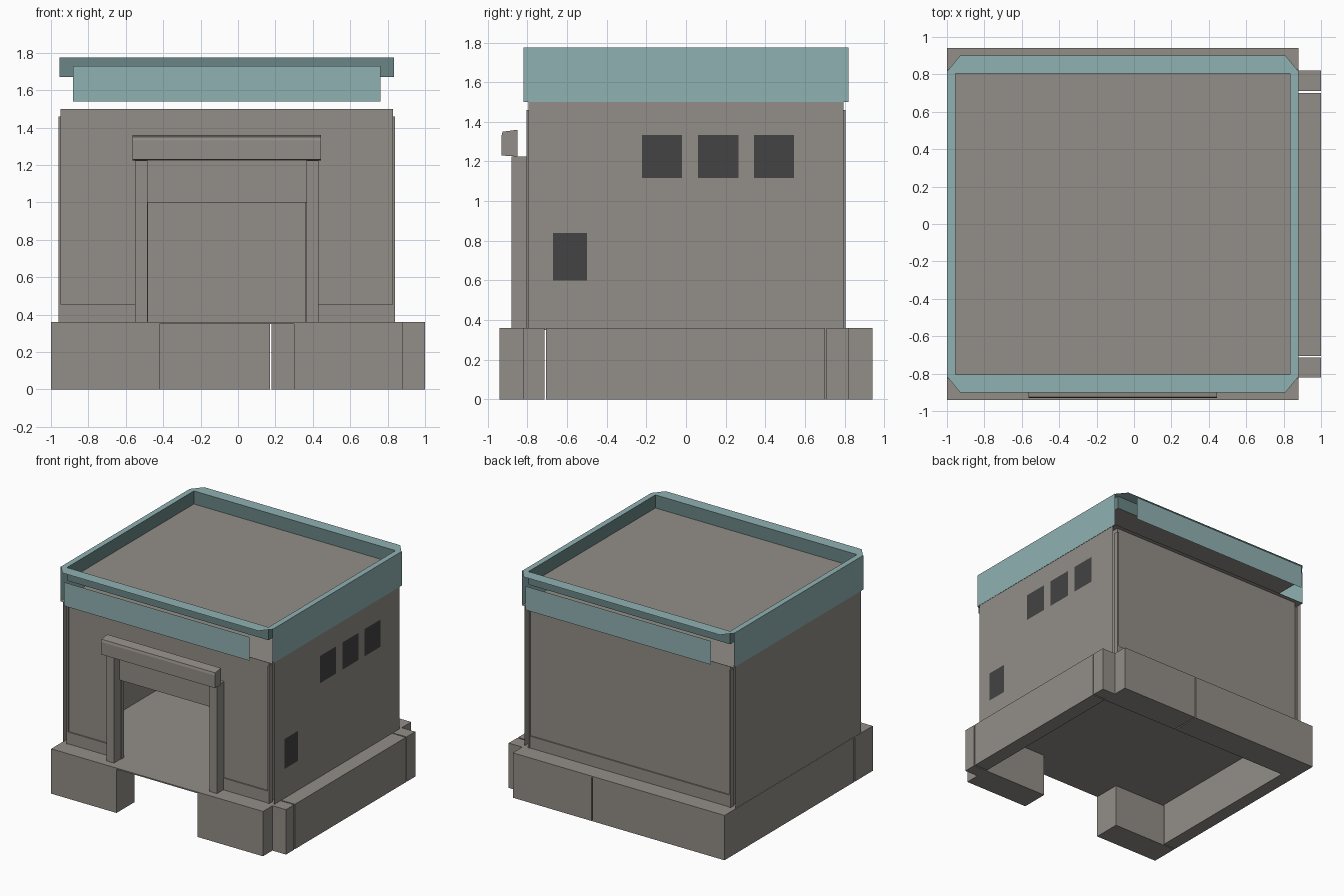
import bpy
import bmesh

cube = bpy.data.objects.get("Cube")
if cube:
    bpy.data.objects.remove(cube, do_unlink=True)


def material(name, rgb):
    m = bpy.data.materials.new(name)
    m.use_nodes = True
    m.diffuse_color = (*rgb, 1)
    m.node_tree.nodes["Principled BSDF"].inputs["Base Color"].default_value = (*rgb, 1)
    return m


CONCRETE = material("warm_grey_concrete", (0.29, 0.267, 0.242))
TRIM = material("teal_trim", (0.28, 0.44, 0.445))
LINING = material("dark_teal_lining", (0.145, 0.235, 0.235))
GLASS = material("dark_glass", (0.057, 0.057, 0.057))


def add_object(name, bm, mat):
    mesh = bpy.data.meshes.new(name)
    bm.to_mesh(mesh)
    bm.free()
    mesh.materials.append(mat)
    obj = bpy.data.objects.new(name, mesh)
    bpy.context.collection.objects.link(obj)
    return obj


def box(name, x, y, z, mat=CONCRETE):
    bm = bmesh.new()
    bmesh.ops.create_cube(bm, size=1)
    for v in bm.verts:
        v.co = [r[0] if c < 0 else r[1] for r, c in zip((x, y, z), v.co)]
    return add_object(name, bm, mat)


def polygons(name, faces, mat=CONCRETE):
    bm = bmesh.new()
    for pts in faces:
        bm.faces.new([bm.verts.new(p) for p in pts])
    bmesh.ops.remove_doubles(bm, verts=bm.verts, dist=0.0001)
    return add_object(name, bm, mat)


def side_sheet(name, x, y, z, mat=CONCRETE, s=1):
    """Flat sheet facing +x, or -x when s is -1."""
    a, b = y[::s]
    polygons(name, [[(x, a, z[0]), (x, b, z[0]), (x, b, z[1]), (x, a, z[1])]], mat)


def profile_x(name, x, profile):
    """Extrude a y-z profile along x."""
    bm = bmesh.new()
    face = bm.faces.new([bm.verts.new((x[0], y, z)) for y, z in profile])
    out = bmesh.ops.extrude_face_region(bm, geom=[face])
    for v in out["geom"]:
        if isinstance(v, bmesh.types.BMVert):
            v.co.x = x[1]
    bmesh.ops.recalc_face_normals(bm, faces=bm.faces)
    return add_object(name, bm, CONCRETE)


MID = -0.06           # centre line of the building in x
FLOOR, EAVE = 0.36, 1.5
BASE, WALL = (0, FLOOR), (FLOOR, EAVE)

# Foundation: floor slab, front blocks, perimeter walls with narrow joints
box("floor_slab", (-1, 0.88), (-0.94, 0.94), (0.35, FLOOR))
box("front_block_a", (-1, -0.42), (-0.94, -0.715), BASE)
box("front_block_b", (0.3, 0.88), (-0.94, -0.715), BASE)
box("base_wall_side", (-1, -0.89), (-0.705, 0.7), BASE)
box("base_wall_back_a", (-1, 0.17), (0.7, 0.94), BASE)
box("base_wall_back_b", (0.18, 0.88), (0.7, 0.94), BASE)
for name, y in (("front", (-0.82, -0.715)), ("middle", (-0.705, 0.7)), ("back", (0.71, 0.82))):
    box("side_ledge_" + name, (0.88, 1.0), y, BASE)

# Walls around a hollow room
box("back_wall", (-0.95, 0.83), (0.76, 0.79), WALL)
box("front_wall_a", (-0.95, -0.48), (-0.79, -0.76), WALL)
box("front_wall_b", (0.36, 0.83), (-0.79, -0.76), WALL)
box("front_wall_top", (-0.48, 0.36), (-0.79, -0.76), (1.2, EAVE))

# Thin side cladding and eave sheet
for s in (-1, 1):
    side_sheet("side_cladding", MID + s * 0.938, (-0.795, 0.795), WALL, s=s)
    side_sheet("room_side", MID + s * 0.89, (-0.79, 0.79), WALL, s=-s)
polygons("eave_sheet", [[(MID + a * 0.939, b * 0.825, EAVE) for a, b in
                         ((-1, -1), (1, -1), (1, 1), (-1, 1))]])

# Corner posts and skirting
for side in (-1, 1):
    for end in (-1, 1):
        xs = sorted((MID + side * 0.887, MID + side * 0.9))
        ys = sorted((end * 0.76, end * 0.805))
        box("corner_post", xs, ys, (FLOOR, 1.46))
for x in ((-0.947, -0.55), (0.43, 0.827)):
    box("front_skirting", x, (-0.8, -0.79), (FLOOR, 0.455))
box("back_skirting", (-0.947, 0.827), (0.79, 0.8), (FLOOR, 0.455))

# Front entrance: jambs, raised shutter and canopy
for x in ((-0.55, -0.485), (0.365, 0.43)):
    box("entrance_jamb", x, (-0.88, -0.76), (FLOOR, 1.225))
box("raised_shutter", (-0.485, 0.365), (-0.81, -0.78), (1.0, 1.225))
profile_x("entrance_canopy", (-0.565, 0.445),
          [(-0.93, 1.23), (-0.93, 1.33), (-0.925, 1.35), (-0.85, 1.36), (-0.85, 1.225)])

# Side windows and side door, as thin plates on the cladding
side_sheet("window_frame", 0.881, (-0.24, 0.56), (1.1, 1.35))
for y in (-0.223, 0.06, 0.342):
    side_sheet("window_pane", 0.884, (y, y + 0.204), (1.116, 1.334), GLASS)
side_sheet("side_door", 0.881, (-0.7, -0.475), (0.38, 0.87))
side_sheet("side_door_pane", 0.884, (-0.67, -0.5), (0.6, 0.84), GLASS)

# Roof deck, set down inside the parapet
TOP, DECK = 1.775, 1.67
IX, IY = 0.895, 0.805      # inner half sizes
OX, OY = 0.94, 0.9         # outer half sizes
CX, CY = 0.87, 0.815       # where the corner cuts start
outer = [(-CX, -OY), (CX, -OY), (OX, -CY), (OX, CY),
         (CX, OY), (-CX, OY), (-OX, CY), (-OX, -CY)]
inner = [(-IX, -IY), (IX, -IY), (IX, IY), (-IX, IY)]


def at(p, z):
    return (MID + p[0], p[1], z)


polygons("roof_deck", [[at(p, DECK) for p in inner]])

# Parapet: chamfered cap, dark inner faces and outer fascia sheets
cap, lining = [], []
for i in range(4):
    a, b = inner[i], inner[(i + 1) % 4]
    o0, o1, o2 = outer[2 * i], outer[2 * i + 1], outer[(2 * i + 2) % 8]
    cap.append([at(p, TOP) for p in (o0, o1, b, a)])
    cap.append([at(p, TOP) for p in (o1, o2, b)])
    lining.append([at(b, DECK), at(a, DECK), at(a, TOP), at(b, TOP)])
polygons("parapet_cap", cap, TRIM)
polygons("parapet_lining", lining, LINING)

for s in (-1, 1):
    side_sheet("side_fascia", MID + s * OX, (-0.82, 0.82), (EAVE, TOP), TRIM, s)
    l, r, y = MID + s * 0.823, MID - s * 0.823, s * 0.945
    polygons("end_fascia", [[(l, y, 1.54), (r, y, 1.54), (r, y, 1.73), (l, y, 1.73)]], TRIM)
